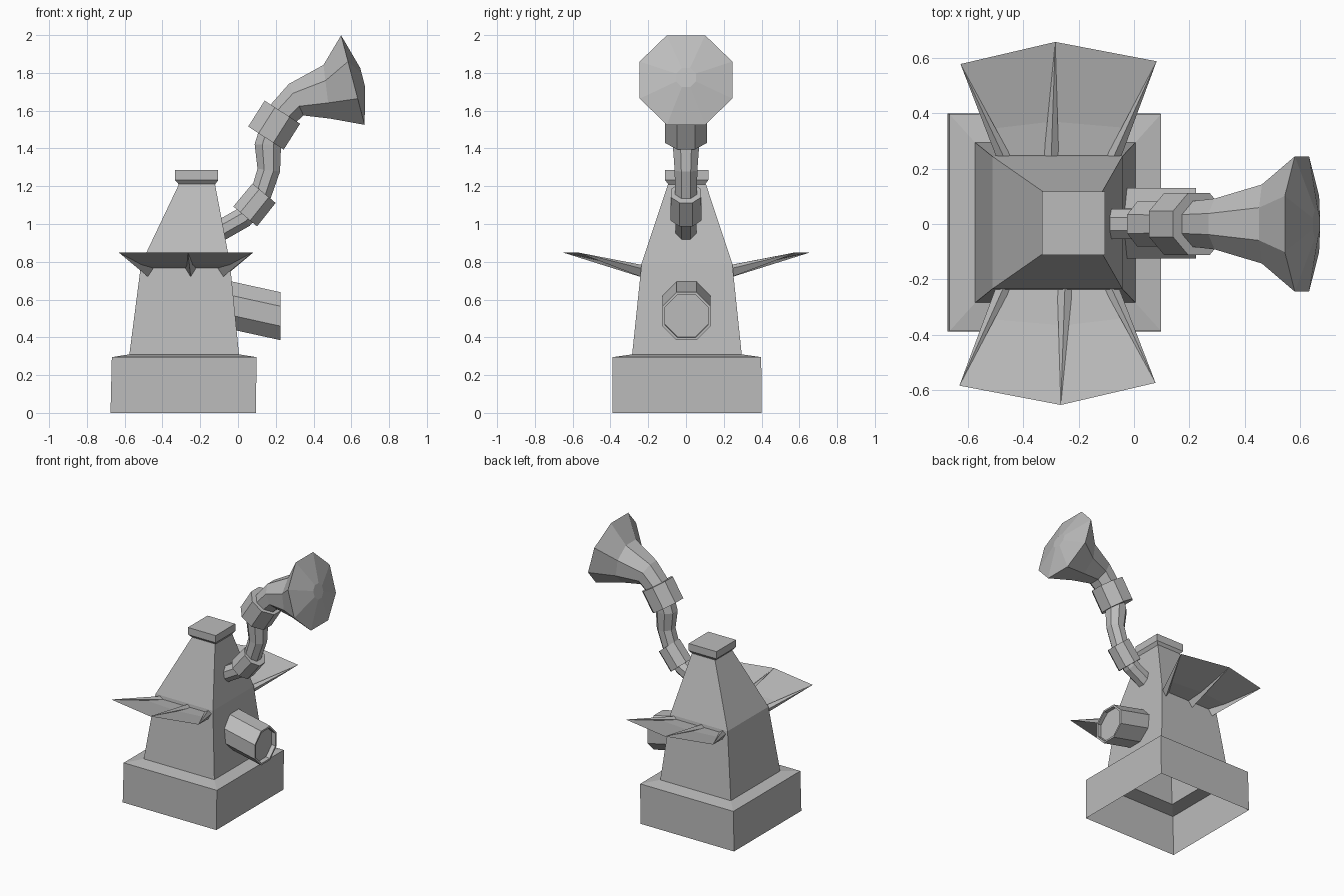
import bpy, bmesh, math
from mathutils import Vector, Matrix

cube = bpy.data.objects.get("Cube")
if cube:
    bpy.data.objects.remove(cube, do_unlink=True)

grey = bpy.data.materials.new("plain_grey")
grey.use_nodes = True
colour = (0.5, 0.5, 0.5, 1)
grey.diffuse_color = colour
grey.node_tree.nodes["Principled BSDF"].inputs["Base Color"].default_value = colour


def finish(name, bm, recalc=True):
    if recalc:
        bmesh.ops.recalc_face_normals(bm, faces=bm.faces)
    mesh = bpy.data.meshes.new(name)
    bm.to_mesh(mesh)
    bm.free()
    mesh.materials.append(grey)
    obj = bpy.data.objects.new(name, mesh)
    bpy.context.collection.objects.link(obj)
    return obj


def loft(name, rings, cap_start=True, cap_end=True):
    """Skin a list of point rings, each with the same number of points."""
    bm = bmesh.new()
    loops = [[bm.verts.new(p) for p in ring] for ring in rings]
    n = len(loops[0])
    for a, b in zip(loops, loops[1:]):
        for i in range(n):
            j = (i + 1) % n
            bm.faces.new((a[i], a[j], b[j], b[i]))
    if cap_start:
        bm.faces.new(loops[0][::-1])
    if cap_end:
        bm.faces.new(loops[-1])
    # open shells keep the winding of their rings, which faces outward
    return finish(name, bm, recalc=cap_start)


def rect(x0, x1, y0, y1, z):
    return [(x0, y0, z), (x1, y0, z), (x1, y1, z), (x0, y1, z)]


def octagon(x, z, angle, apothem, y=0.0):
    """Eight-sided ring whose axis lies in the xz plane at the given angle."""
    a = math.radians(angle)
    up = Vector((-math.sin(a), 0, math.cos(a)))
    side = Vector((0, 1, 0))
    r = apothem / math.cos(math.pi / 8)
    ring = []
    for i in range(8):
        t = math.pi * (i + 0.5) / 4
        ring.append(Vector((x, y, z)) + r * (side * math.cos(t) + up * math.sin(t)))
    return ring


# Hollow body: plinth, ledge and two-stage tapering tower
loft("tower_and_plinth", [
    rect(-0.675, 0.095, -0.39, 0.40, 0),
    rect(-0.668, 0.098, -0.388, 0.398, 0.295),
    rect(-0.575, 0.005, -0.285, 0.295, 0.31),
    rect(-0.513, -0.042, -0.235, 0.245, 0.79),
    rect(-0.312, -0.122, -0.095, 0.105, 1.212),
], cap_start=False)

# Cap on top with a chamfered underside
loft("tower_cap", [
    rect(-0.312, -0.122, -0.09, 0.10, 1.208),
    rect(-0.333, -0.105, -0.112, 0.118, 1.232),
    rect(-0.333, -0.105, -0.112, 0.118, 1.285),
])

# Side spout with a shallow recessed mouth, drooping outward
spout = []
for x, z, r in [(-0.08, 0.579, 0.127), (0.225, 0.512, 0.127),
                (0.225, 0.512, 0.114), (0.195, 0.517, 0.114)]:
    spout.append(octagon(x, z, 0, r, 0.003))
loft("side_spout", spout)

# Bent pipe rising from the tower
loft("horn_pipe", [
    octagon(-0.12, 0.95, 30, 0.055),
    octagon(0.03, 1.035, 35, 0.055),
    octagon(0.115, 1.14, 55, 0.058),
    octagon(0.163, 1.285, 83, 0.06),
    octagon(0.158, 1.42, 88, 0.07),
    octagon(0.19, 1.52, 60, 0.07),
])

# Two collars around the pipe
loft("lower_collar", [octagon(0.038, 1.04, 50, 0.082),
                      octagon(0.138, 1.163, 50, 0.08)])
loft("upper_collar", [octagon(0.148, 1.455, 57, 0.112),
                      octagon(0.235, 1.592, 57, 0.112)])

# Flared horn closed by a shallow domed mouth
tilt = math.radians(14.7)
bulge = 0.054
loft("flared_horn", [
    octagon(0.215, 1.56, 57, 0.08),
    octagon(0.308, 1.658, 25, 0.092),
    octagon(0.47, 1.70, 7, 0.143),
    octagon(0.608, 1.762, 14.7, 0.245),
    octagon(0.608 + bulge * math.cos(tilt), 1.762 + bulge * math.sin(tilt), 14.7, 0.052),
])

# Fan-shaped fins: a bent sheet carried by three tapering ribs
roots = [Vector((-0.47, -0.225, 0.77)), Vector((-0.25, -0.225, 0.77)),
         Vector((-0.085, -0.225, 0.77))]
tips = [Vector((-0.632, -0.585, 0.85)), Vector((-0.265, -0.655, 0.85)),
        Vector((0.078, -0.575, 0.85))]
half_turn = (Matrix.Translation((-0.275, 0.004, 0))
             @ Matrix.Rotation(math.pi, 4, "Z")
             @ Matrix.Translation((0.275, 0, 0)))


def build_fin(side, transform):
    bm = bmesh.new()
    rows = []
    for t, sag in [(0, -0.005), (0.33, -0.012), (1, 0)]:
        rows.append([bm.verts.new(a.lerp(b, t) + Vector((0, 0, sag)))
                     for a, b in zip(roots, tips)])
    for a, b in zip(rows, rows[1:]):
        for i in range(2):
            bm.faces.new((a[i], b[i], b[i + 1], a[i + 1]))
    bm.transform(transform)
    finish(side + "_fin_sheet", bm)

    for label, root, tip in zip(("right", "middle", "left"), roots, tips):
        bm = bmesh.new()
        base = [bm.verts.new(root + Vector(d)) for d in
                ((-0.028, 0, -0.008), (0, 0, -0.055), (0.028, 0, -0.008), (0, 0, 0.012))]
        end = bm.verts.new(tip)
        bm.faces.new(base)
        for i in range(4):
            bm.faces.new((base[i], base[(i + 1) % 4], end))
        bm.transform(transform)
        finish(side + "_fin_rib_" + label, bm)


build_fin("front", Matrix.Identity(4))
build_fin("back", half_turn)
